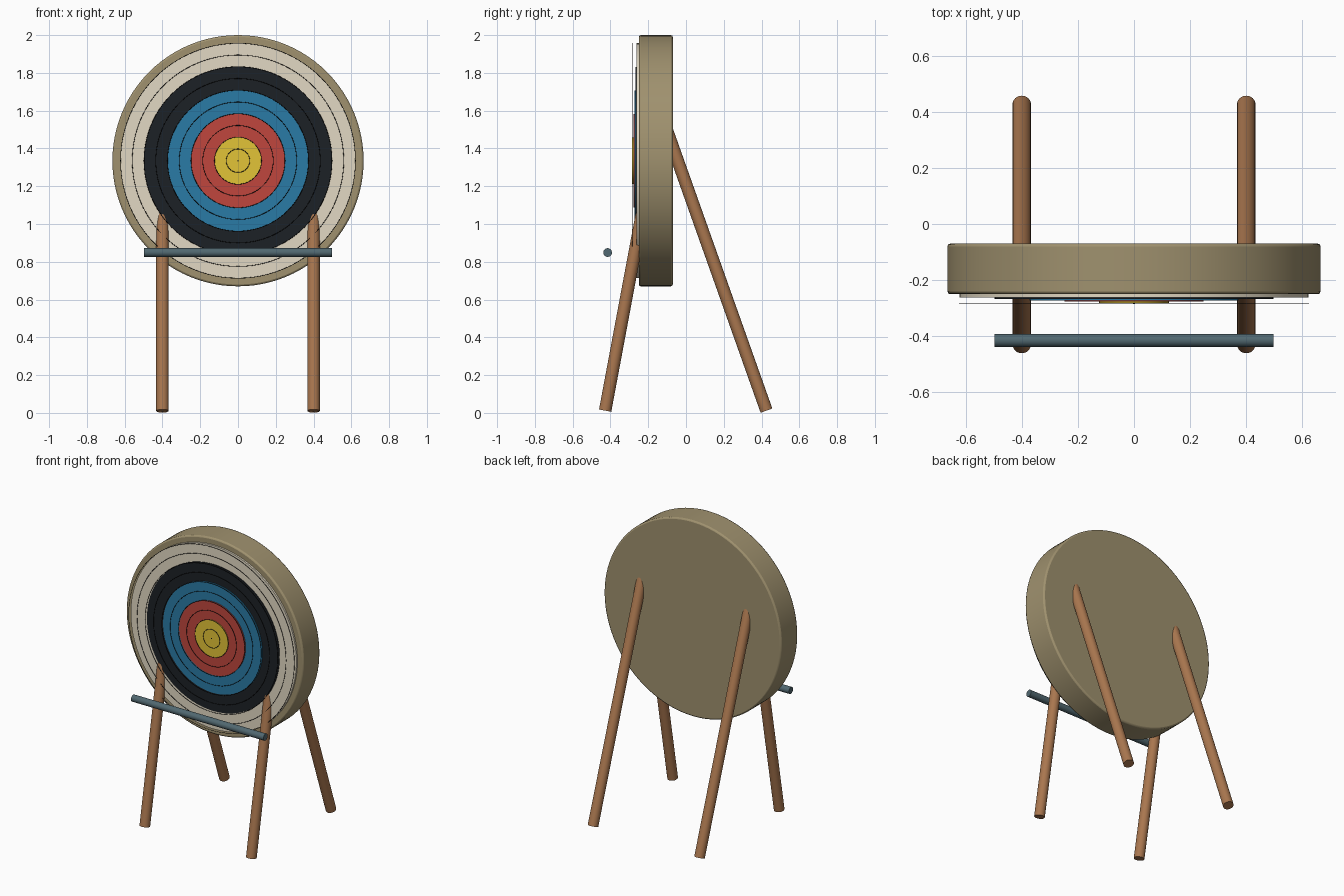
import bpy, math
from mathutils import Vector

if "Cube" in bpy.data.objects:
    bpy.data.objects.remove(bpy.data.objects["Cube"])


def material(name, rgb):
    m = bpy.data.materials.new(name)
    m.diffuse_color = [(c / 255) ** 2.2 for c in rgb] + [1]
    m.use_nodes = True
    m.node_tree.nodes["Principled BSDF"].inputs["Base Color"].default_value = m.diffuse_color
    return m


straw = material("straw", (158, 144, 110))
wood = material("wood", (168, 118, 80))
steel = material("steel", (82, 104, 112))
line = material("line", (25, 25, 25))


def finish(ob, name, mat):
    ob.name = name
    ob.data.materials.append(mat)
    bpy.ops.object.shade_smooth_by_angle(angle=math.radians(35))
    return ob


def rod(name, a, b, r, mat, sides=32, bevel=0):
    """Cylinder running from point a to point b."""
    a, b = Vector(a), Vector(b)
    bpy.ops.mesh.primitive_cylinder_add(vertices=sides, radius=r, depth=(b - a).length,
                                        location=(a + b) / 2)
    ob = bpy.context.object
    ob.rotation_euler = (b - a).to_track_quat('Z', 'Y').to_euler()
    if bevel:
        mod = ob.modifiers.new("bevel", 'BEVEL')
        mod.width, mod.segments = bevel, 2
    return finish(ob, name, mat)


CZ = 1.335

# straw boss
rod("straw_boss", (0, -0.07, CZ), (0, -0.25, CZ), 0.665, straw, 96, 0.01)

# coloured zones, each slightly proud of the last
zones = [("white", 0.622, (226, 216, 194)), ("black", 0.497, (34, 38, 42)),
         ("blue", 0.372, (46, 122, 164)), ("red", 0.248, (190, 72, 64)),
         ("yellow", 0.124, (226, 194, 58))]
for i, (name, r, rgb) in enumerate(zones):
    rod(name + "_zone", (0, -0.245, CZ), (0, -0.262 - 0.005 * i, CZ), r,
        material(name, rgb), 96)

# thin scoring lines floating just in front of the face
for i in range(1, 11):
    bpy.ops.mesh.primitive_torus_add(major_segments=96, minor_segments=6,
                                     major_radius=0.0622 * i, minor_radius=0.0015,
                                     location=(0, -0.284, CZ),
                                     rotation=(math.pi / 2, 0, 0))
    finish(bpy.context.object, f"scoring_line_{i}", line)

# centre mark
rod("centre_mark", (0, -0.28, CZ), (0, -0.284, CZ), 0.004, line, 12)

# splayed legs, ending inside the boss
for side, x in (("left", -0.4), ("right", 0.4)):
    rod("front_leg_" + side, (x, -0.428, 0.012), (x, -0.206, 1.2), 0.033, wood)
    rod("back_leg_" + side, (x, 0.426, 0.012), (x, -0.135, 1.592), 0.033, wood)

# front cross bar
rod("cross_bar", (-0.497, -0.415, 0.849), (0.497, -0.415, 0.849), 0.023, steel)
